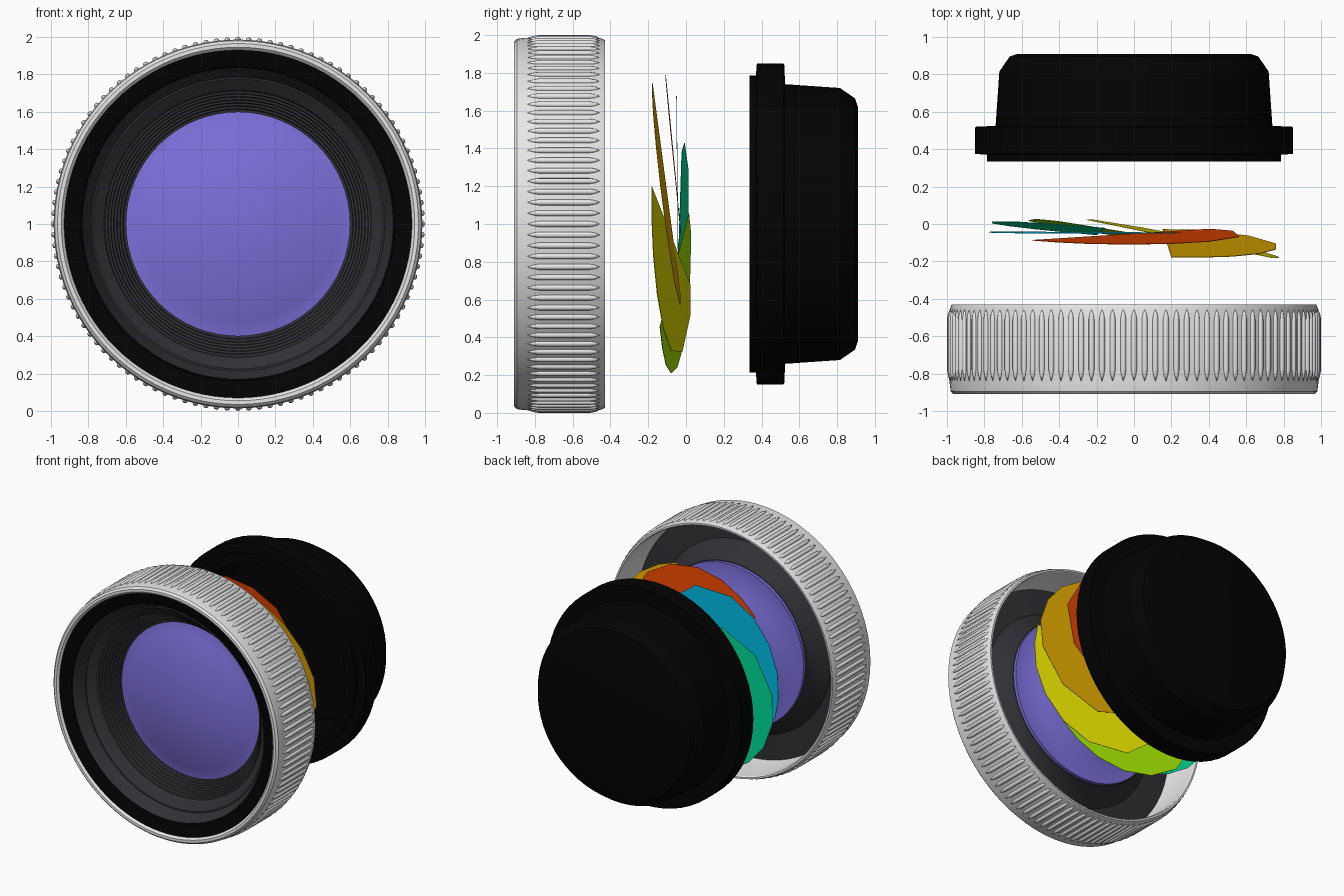
import bpy, bmesh, math
from mathutils import Vector

if "Cube" in bpy.data.objects:
    bpy.data.objects.remove(bpy.data.objects["Cube"])

AXIS_Z = 1.0  # height of the optical axis, which runs along y


def material(name, r, g, b):
    m = bpy.data.materials.new(name)
    m.diffuse_color = (r, g, b, 1)
    m.use_nodes = True
    m.node_tree.nodes["Principled BSDF"].inputs["Base Color"].default_value = m.diffuse_color
    return m


SILVER = material("silver", 0.8, 0.8, 0.8)
BLACK = material("black", 0.0008, 0.0008, 0.0008)
GREY = material("dark grey", 0.03, 0.03, 0.036)
PURPLE = material("glass purple", 0.20, 0.16, 0.70)


def finish(name, bm, mat, smooth=30):
    bmesh.ops.recalc_face_normals(bm, faces=bm.faces)
    me = bpy.data.meshes.new(name)
    bm.to_mesh(me)
    bm.free()
    me.materials.append(mat)
    ob = bpy.data.objects.new(name, me)
    ob.location.z = AXIS_Z
    bpy.context.collection.objects.link(ob)
    if smooth:
        bpy.ops.object.select_all(action='DESELECT')
        ob.select_set(True)
        bpy.context.view_layer.objects.active = ob
        bpy.ops.object.shade_smooth_by_angle(angle=math.radians(smooth))
    return ob


def lathe(profile, segs=64, closed=False):
    """Revolve (radius, y) points about the y axis."""
    bm = bmesh.new()
    rings = []
    for r, y in profile:
        if r == 0:
            rings.append([bm.verts.new((0, y, 0))] * segs)
        else:
            rings.append([bm.verts.new((r * math.cos(2 * math.pi * i / segs), y,
                                        r * math.sin(2 * math.pi * i / segs)))
                          for i in range(segs)])
    pairs = list(zip(rings, rings[1:]))
    if closed:
        pairs.append((rings[-1], rings[0]))
    for a, b in pairs:
        for i in range(segs):
            j = (i + 1) % segs
            quad = list(dict.fromkeys((a[i], a[j], b[j], b[i])))
            bm.faces.new(quad)
    return bm


# Silver front ring, a hollow sleeve
finish("front_ring", lathe([
    (0.93, -0.895), (0.945, -0.91), (0.965, -0.91), (0.98, -0.895), (0.986, -0.85),
    (0.986, -0.46), (0.975, -0.43), (0.962, -0.43), (0.955, -0.44), (0.945, -0.86)],
    96, True), SILVER)

# Grip ribs: one pointed rib repeated round the ring
RIBS = 108
bm = lathe([(0, -0.845), (0.011, -0.81), (0.016, -0.78),
            (0.016, -0.51), (0.011, -0.48), (0, -0.455)], 8)
bmesh.ops.translate(bm, verts=bm.verts, vec=(0, 0, 0.984))
bmesh.ops.spin(bm, geom=bm.verts[:] + bm.edges[:] + bm.faces[:], cent=(0, 0, 0),
               axis=(0, 1, 0), angle=2 * math.pi * (RIBS - 1) / RIBS,
               steps=RIBS - 1, use_duplicate=True)
finish("grip_ribs", bm, SILVER, 50)

# Black ring behind the silver lip
finish("black_trim_ring", lathe([
    (0.937, -0.895), (0.90, -0.89), (0.84, -0.87), (0.83, -0.855), (0.937, -0.855)],
    64, True), BLACK)

# Stepped grey cone from the trim ring down to the glass
cone = [(0.84, -0.85), (0.83, -0.87), (0.785, -0.78), (0.775, -0.78), (0.72, -0.74)]
STEPS = 7
for i in range(STEPS):
    r = 0.715 - 0.115 * i / STEPS
    y = -0.73 + 0.14 * i / STEPS
    cone += [(r, y), (r - 0.004, y + 0.018)]
cone += [(0.598, -0.59)]
finish("baffle_cone", lathe(cone, 64), GREY, 20)

# Grey back plate of the barrel
finish("barrel_back_plate", lathe([
    (0.953, -0.85), (0.953, -0.75), (0.75, -0.74), (0.72, -0.70), (0.66, -0.64),
    (0.64, -0.58), (0.61, -0.58)], 64), GREY)

# Front glass: domed both sides, with a flat band round the rear dome
front = [(0.6 * i / 8, -0.68 + 0.10 * (i / 8) ** 2) for i in range(9)]
back = [(0.54 * i / 6, -0.47 - 0.085 * (i / 6) ** 2) for i in range(6, -1, -1)]
finish("front_glass", lathe(front + [(0.635, -0.58), (0.635, -0.555)] + back, 64), PURPLE)

# Iris blades: one outline in (radius, degrees), turned in 60 degree steps.
# The straight inner edge closes the outline and leaves a six-sided opening.
OUTLINE = [(0.77, 55), (0.775, 42), (0.785, 28), (0.79, 12), (0.785, -5), (0.76, -22),
           (0.68, -46), (0.53, -74), (0.41, -88)]
# name, colour, then the blade's plane: y = a + b*x + c*z
BLADES = [
    ("gold", (0.80, 0.42, 0.0), (-0.0725, -0.05, -0.13)),
    ("red", (0.80, 0.06, 0.0), (-0.035, 0.003, -0.095)),
    ("blue", (0.0, 0.52, 0.80), (-0.045, 0.0, -0.01)),
    ("green", (0.0, 0.80, 0.35), (-0.049, -0.078, 0.035)),
    ("lime", (0.38, 0.80, 0.0), (-0.044, -0.135, 0.041)),
    ("yellow", (0.80, 0.76, 0.0), (-0.037, -0.187, -0.035)),
]
for k, (name, col, (a, b, c)) in enumerate(BLADES):
    bm = bmesh.new()
    verts = []
    for r, deg in OUTLINE:
        t = math.radians(deg + 20 + 60 * k)
        x, z = r * math.cos(t), r * math.sin(t)
        verts.append(bm.verts.new((x, a + b * x + c * z, z)))
    face = bm.faces.new(verts)
    # give the sheet a hair of thickness
    ext = bmesh.ops.extrude_face_region(bm, geom=[face], use_keep_orig=True)
    moved = [v for v in ext["geom"] if isinstance(v, bmesh.types.BMVert)]
    bmesh.ops.translate(bm, verts=moved, vec=Vector((0, 0.003, 0)))
    finish("iris_blade_" + name, bm, material("blade " + name, *col), 0)

# Rear cap: an open cup with a stepped flange
finish("rear_cap", lathe([
    (0, 0.91), (0.62, 0.91), (0.665, 0.895), (0.72, 0.815), (0.74, 0.525),
    (0.845, 0.52), (0.85, 0.515), (0.85, 0.375), (0.785, 0.37), (0.785, 0.335),
    (0.70, 0.335), (0.67, 0.82), (0, 0.84)], 64), BLACK)
